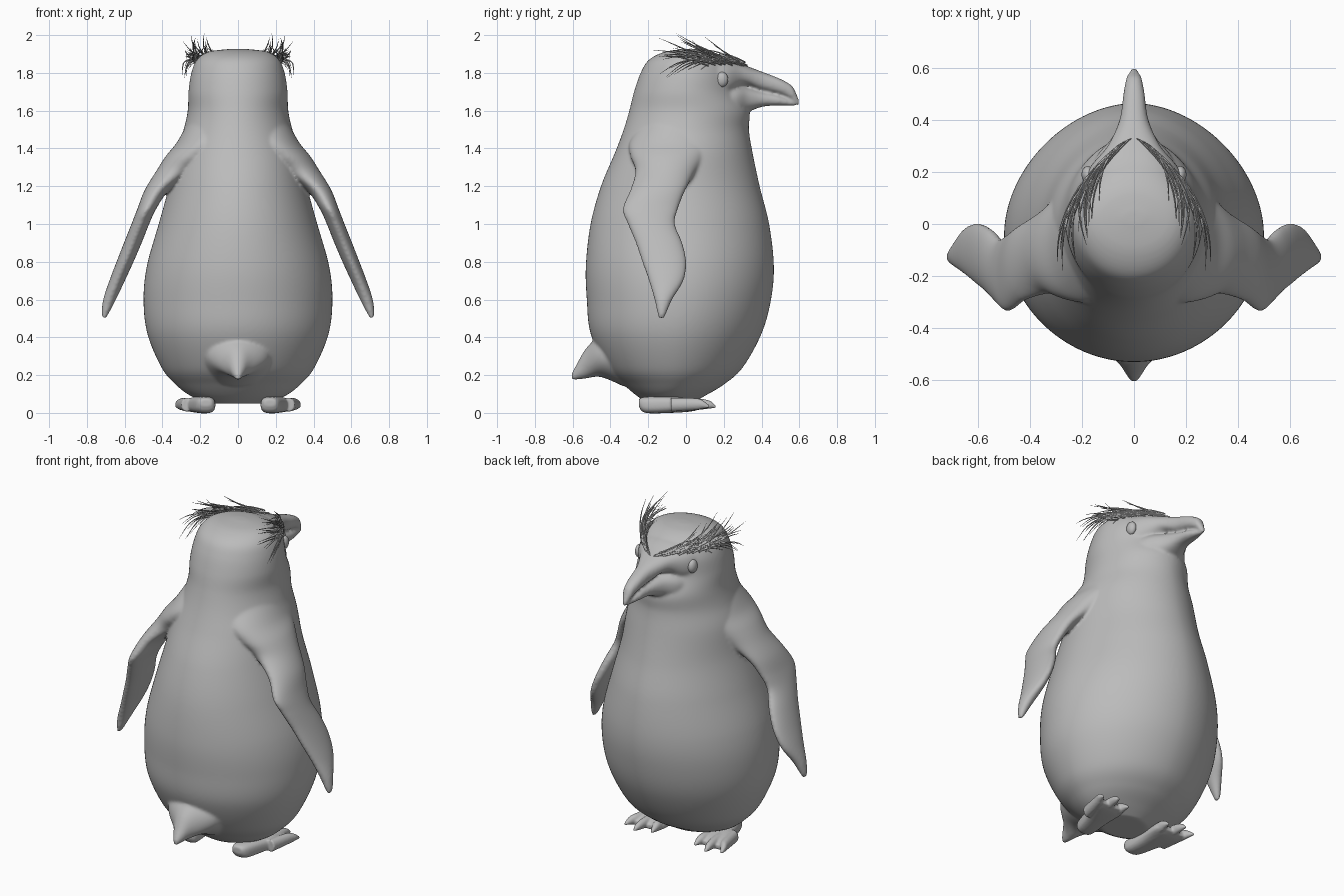
import bpy, bmesh, math, random
from mathutils import Vector

random.seed(4)
grey = bpy.data.materials.new("plain_grey")
grey.diffuse_color = (0.5, 0.5, 0.5, 1)


def smooth_rows(rows, steps):
    """Catmull-Rom interpolation between cross-sections."""
    rows = [Vector(r) for r in rows]
    out = []
    for i in range(len(rows) - 1):
        a, b, c, d = (rows[max(i - 1, 0)], rows[i], rows[i + 1],
                      rows[min(i + 2, len(rows) - 1)])
        for k in range(steps):
            t = k / steps
            out.append(0.5 * (2 * b + (c - a) * t + (2 * a - 5 * b + 4 * c - d) * t * t
                              + (3 * b - a - 3 * c + d) * t ** 3))
    return out + [rows[-1]]


def add_loft(bm, rows, axis, sides=24, steps=3, side=1, power=1.0, front=None):
    """Rounded rings. Row: position, x centre, x radius, low and high of the other axis."""
    rings = []
    for p, cx, rx, lo, hi in smooth_rows(rows, steps):
        ring = []
        for k in range(sides):
            a = 2 * math.pi * k / sides
            c, s = math.cos(a), math.sin(a)
            e = front if front and s > 0 else power
            u = side * (cx + rx * math.copysign(abs(c) ** e, c))
            v = (lo + hi) / 2 + (hi - lo) / 2 * math.copysign(abs(s) ** e, s)
            ring.append(bm.verts.new((u, v, p) if axis == "z" else (u, p, v)))
        rings.append(ring)
    faces = [bm.faces.new(rings[0]), bm.faces.new(rings[-1])]
    for r, s in zip(rings, rings[1:]):
        for k in range(sides):
            j = (k + 1) % sides
            faces.append(bm.faces.new((r[k], r[j], s[j], s[k])))
    bmesh.ops.recalc_face_normals(bm, faces=faces)


def finish(name, bm, mirror=False, voxel=0, rounds=4):
    """Make the object; with a voxel size its parts are fused into one skin."""
    mesh = bpy.data.meshes.new(name)
    bm.to_mesh(mesh)
    bm.free()
    mesh.materials.append(grey)
    ob = bpy.data.objects.new(name, mesh)
    bpy.context.collection.objects.link(ob)
    bpy.ops.object.select_all(action="DESELECT")
    ob.select_set(True)
    bpy.context.view_layer.objects.active = ob
    if mirror:
        ob.modifiers.new("mirror", "MIRROR").use_mirror_merge = False
    if voxel:
        fuse = ob.modifiers.new("fuse", "REMESH")
        fuse.mode = "VOXEL"
        fuse.voxel_size = voxel
        soften = ob.modifiers.new("soften", "SMOOTH")
        soften.factor = 0.5
        soften.iterations = rounds
    bpy.ops.object.convert(target="MESH")
    if not ob.data.materials:
        ob.data.materials.append(grey)
    bpy.ops.object.shade_smooth_by_angle(angle=math.radians(55))


# Body and head
bm = bmesh.new()
add_loft(bm, [
    (0.05, 0, 0.14, -0.20, 0.03), (0.09, 0, 0.25, -0.26, 0.10),
    (0.15, 0, 0.33, -0.33, 0.20), (0.24, 0, 0.405, -0.42, 0.30),
    (0.42, 0, 0.48, -0.505, 0.40), (0.60, 0, 0.50, -0.525, 0.45),
    (0.78, 0, 0.482, -0.53, 0.465), (1.00, 0, 0.42, -0.505, 0.44),
    (1.20, 0, 0.365, -0.45, 0.39), (1.38, 0, 0.33, -0.375, 0.352),
    (1.50, 0, 0.288, -0.33, 0.333), (1.60, 0, 0.266, -0.30, 0.335),
    (1.70, 0, 0.262, -0.275, 0.285), (1.80, 0, 0.247, -0.24, 0.265),
    (1.87, 0, 0.217, -0.195, 0.22), (1.912, 0, 0.155, -0.11, 0.14),
    (1.927, 0, 0.04, 0.0, 0.05)], "z", 128, 10, front=1.07)

# Tail
add_loft(bm, [
    (-0.33, 0, 0.21, 0.14, 0.48), (-0.45, 0, 0.155, 0.19, 0.415),
    (-0.53, 0, 0.065, 0.182, 0.34), (-0.58, 0, 0.03, 0.176, 0.255),
    (-0.605, 0, 0.014, 0.176, 0.21)], "y", 40, 6)

# Beak halves, broad where they grow out of the face
add_loft(bm, [
    (0.05, 0, 0.22, 1.64, 1.905), (0.20, 0, 0.18, 1.645, 1.885),
    (0.30, 0, 0.102, 1.730, 1.845), (0.40, 0, 0.056, 1.709, 1.807),
    (0.50, 0, 0.041, 1.688, 1.768), (0.56, 0, 0.030, 1.660, 1.732),
    (0.584, 0, 0.018, 1.634, 1.69), (0.600, 0, 0.009, 1.626, 1.65)],
    "y", 48, 6, power=0.85)
add_loft(bm, [
    (0.10, 0, 0.20, 1.53, 1.74), (0.25, 0, 0.150, 1.56, 1.738),
    (0.33, 0, 0.086, 1.594, 1.724), (0.41, 0, 0.051, 1.622, 1.699),
    (0.50, 0, 0.037, 1.627, 1.677), (0.58, 0, 0.013, 1.626, 1.644)],
    "y", 48, 6, power=0.85)

# Flippers, flaring out of the shoulders
for side in (-1, 1):
    add_loft(bm, [
        (1.52, 0.12, 0.155, -0.25, 0.18), (1.43, 0.17, 0.155, -0.30, 0.17),
        (1.36, 0.235, 0.147, -0.295, 0.12), (1.28, 0.325, 0.108, -0.268, 0.055),
        (1.18, 0.428, 0.066, -0.295, -0.003),
        (1.08, 0.483, 0.050, -0.335, -0.042), (1.00, 0.517, 0.047, -0.308, -0.058),
        (0.90, 0.557, 0.047, -0.266, -0.019), (0.80, 0.598, 0.045, -0.232, 0.002),
        (0.70, 0.64, 0.041, -0.197, -0.013), (0.60, 0.68, 0.034, -0.167, -0.073),
        (0.53, 0.702, 0.020, -0.152, -0.103), (0.502, 0.708, 0.008, -0.145, -0.115)],
        "z", 48, 6, side=side)
finish("body", bm, voxel=0.009, rounds=6)

# Eyes
bm = bmesh.new()
bmesh.ops.create_uvsphere(bm, u_segments=20, v_segments=12, radius=1)
for v in bm.verts:
    v.co = Vector((0.178 + 0.024 * v.co.x, 0.19 + 0.033 * v.co.y, 1.765 + 0.04 * v.co.z))
finish("eyes", bm, True)

# Feet: a flat webbed pad, narrow at the heel, with three clawed toes
bm = bmesh.new()
add_loft(bm, [
    (-0.25, 0.170, 0.030, 0.035, 0.072), (-0.215, 0.172, 0.052, 0.0, 0.085),
    (-0.08, 0.195, 0.070, 0.0, 0.088), (0.03, 0.218, 0.098, 0.008, 0.07),
    (0.08, 0.23, 0.095, 0.022, 0.048)], "y", 28, 4, power=0.75)
for x0, x1, tip in ((0.16, 0.145, 0.125), (0.22, 0.24, 0.158), (0.27, 0.325, 0.125)):
    add_loft(bm, [
        (-0.08, x0, 0.030, 0.006, 0.08), (0.05, (x0 + x1) / 2, 0.027, 0.014, 0.078),
        (tip - 0.035, x1 * 0.8 + x0 * 0.2, 0.019, 0.022, 0.066),
        (tip, x1, 0.006, 0.026, 0.038)], "y", 16, 4)
finish("feet", bm, True, voxel=0.006, rounds=3)


# Crest: thin tapered strands sweeping along the brow and back over the sides
def brow(u):
    return 0.28 * math.sin(1.728 * min(u, 1) ** 0.75), 0.33 - 0.53 * u


bm = bmesh.new()
for i in range(50):
    u0 = 0.002 + 0.4 * ((i + random.random()) / 50) ** 1.2
    reach = random.uniform(0.22, 0.62)
    drift = random.choice((-0.10, -0.06, -0.03, -0.01, 0, 0.015))
    rise = random.choice((-0.10, -0.06, -0.04, 0.0, 0.04, 0.10)) + random.uniform(-0.02, 0.02)
    if drift < -0.02:
        rise = abs(rise)
    z0 = 1.842 + 0.012 * math.sin(7 * u0) + random.uniform(-0.012, 0.012)
    rows = []
    for s, k in ((0, 1), (0.33, 0.9), (0.67, 0.65), (1, 0.12)):
        x, y = brow(u0 + reach * s)
        z = z0 + 0.04 * math.sin(2.2 * s) + rise * s * s
        r = 0.0048 * k
        rows.append((y, min(0.295, x + 0.006 + drift * s), r, z - r, z + r))
    add_loft(bm, rows, "y", 4, 3)
finish("crest", bm, True)
